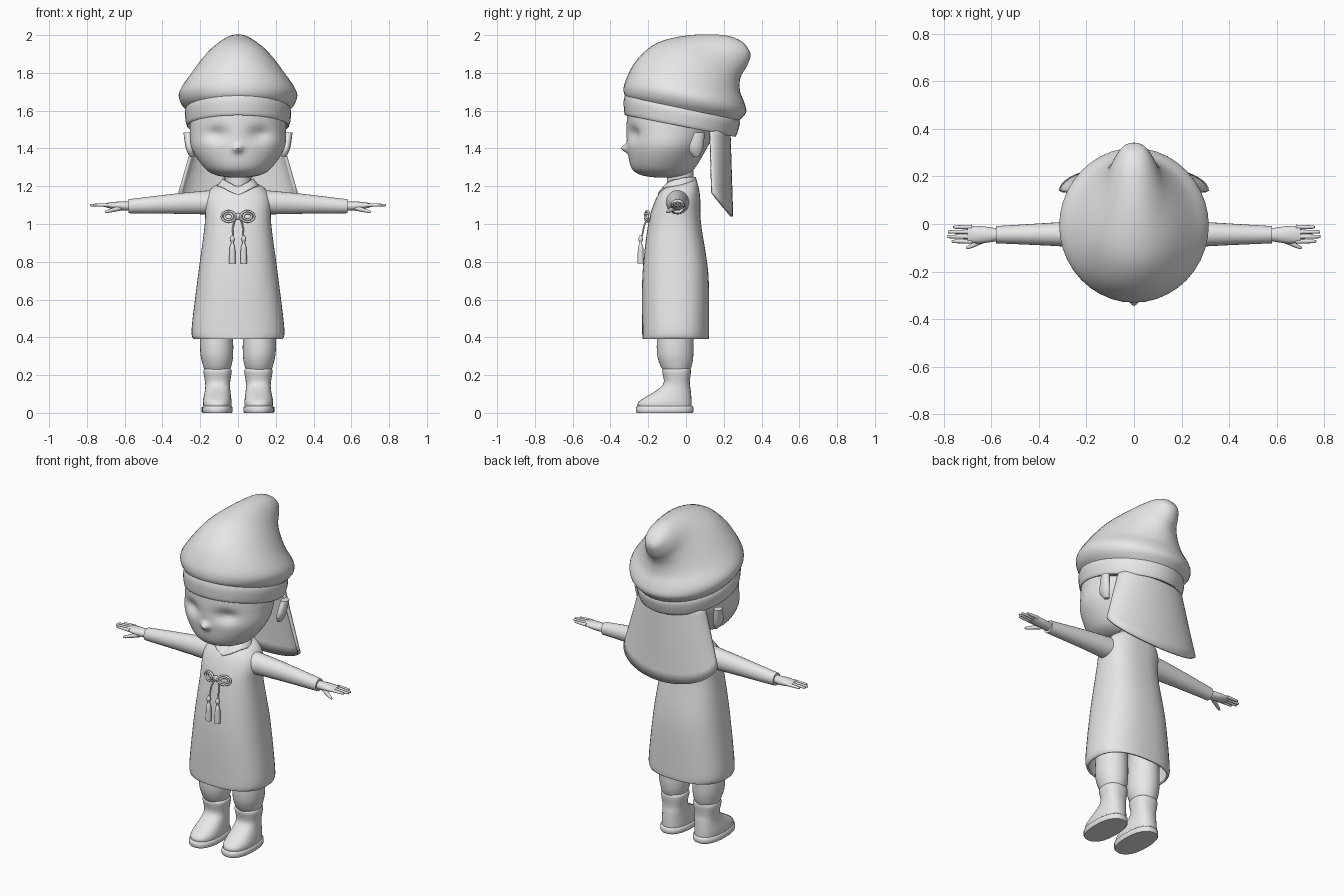
import bpy, bmesh
from math import sin, cos, pi, exp, radians
from mathutils import Vector

if "Cube" in bpy.data.objects:
    bpy.data.objects.remove(bpy.data.objects["Cube"])

clay = bpy.data.materials.new("plain_grey")
clay.use_nodes = True
clay.diffuse_color = (.8, .8, .8, 1)
clay.node_tree.nodes["Principled BSDF"].inputs["Base Color"].default_value = clay.diffuse_color


def link(name, data):
    data.materials.append(clay)
    obj = bpy.data.objects.new(name, data)
    bpy.context.collection.objects.link(obj)
    return obj


def finish(name, bm, thickness=0):
    bmesh.ops.recalc_face_normals(bm, faces=bm.faces)
    mesh = bpy.data.meshes.new(name)
    bm.to_mesh(mesh)
    bm.free()
    obj = link(name, mesh)
    if thickness:
        obj.modifiers.new("thickness", 'SOLIDIFY').thickness = thickness


def tilted(front, back, half, center=0):
    """Ring from a front (y, z) point to a back (y, z) point, with half its width."""
    start, end = Vector((center, *front)), Vector((center, *back))
    return (start + end) / 2, Vector((half, 0, 0)), (end - start) / 2


def level(z, front, back, half, center=0):
    return tilted((front, z), (back, z), half, center)


def upright(x, y, z, deep, high):
    """Ring facing along x."""
    return Vector((x, y, z)), Vector((0, deep, 0)), Vector((0, 0, high))


def blend(before, start, end, after, t):
    """Smooth curve through start and end."""
    slope_in, slope_out = (end - before) / 2, (after - start) / 2
    ease = t * t * (3 - 2 * t)
    return (start.lerp(end, ease) + slope_in * (t * (1 - t) ** 2)
            - slope_out * (t * t * (1 - t)))


def bridge(bm, rows, closed):
    for low, high in zip(rows, rows[1:]):
        count = len(low)
        for k in range(count if closed else count - 1):
            m = (k + 1) % count
            bm.faces.new((low[k], low[m], high[m], high[k]))


def loft(name, rings, sides=32, steps=4, power=1, shape=None, caps="both", mirror=1, thickness=0):
    """Skin a smooth surface over a list of rings."""
    last = len(rings) - 1
    sections = []
    for i in range(last):
        near = [rings[max(0, min(last, i + k))] for k in (-1, 0, 1, 2)]
        for s in range(steps):
            sections.append([blend(*[ring[j] for ring in near], s / steps) for j in range(3)])
    sections.append(rings[last])
    bm = bmesh.new()
    rows = []
    for middle, across, along in sections:
        row = []
        for k in range(sides):
            angle = 2 * pi * k / sides
            u, v = [abs(w) ** power * (1 if w > 0 else -1) for w in (cos(angle), sin(angle))]
            point = middle + across * u + along * v
            if shape:
                shape(point)
            point.x *= mirror
            row.append(bm.verts.new(point))
        rows.append(row)
    bridge(bm, rows, closed=True)
    if caps == "both":
        bm.faces.new(rows[0])
    if caps in ("both", "top"):
        bm.faces.new(rows[-1])
    finish(name, bm, thickness)


def cord(name, points, radius, closed=False):
    curve = bpy.data.curves.new(name, 'CURVE')
    curve.dimensions = '3D'
    curve.bevel_depth = radius
    curve.bevel_resolution = 2
    curve.use_fill_caps = True
    spline = curve.splines.new('POLY')
    spline.points.add(len(points) - 1)
    for knot, point in zip(spline.points, points):
        knot.co = (*point, 1)
    spline.use_cyclic_u = closed
    link(name, curve)


# Head with hollow eye sockets and a button nose
def bump(point, x, z, wide, high):
    return exp(-((abs(point.x) - x) / wide) ** 2 - ((point.z - z) / high) ** 2)


def face(point):
    if point.y < -.1:
        point.y += .03 * bump(point, x=.115, z=1.475, wide=.06, high=.04)
        point.y -= .035 * bump(point, x=0, z=1.4, wide=.024, high=.02)


loft("head", [level(z=1.245, front=-.15, back=-.03, half=.04),
              level(z=1.26, front=-.24, back=.01, half=.12),
              level(z=1.3, front=-.29, back=.05, half=.18),
              level(z=1.4, front=-.31, back=.11, half=.245),
              level(z=1.5, front=-.315, back=.16, half=.255),
              level(z=1.6, front=-.31, back=.2, half=.25)], sides=128, steps=10, shape=face)
loft("neck", [level(z=z, front=-.1, back=.04, half=.07) for z in (1.15, 1.3)], steps=1)

# Hat: drooping crown, rolled band and neck flap
loft("hat_crown", [tilted(front=(-.315, 1.665), back=(.28, 1.545), half=.27),
                   tilted(front=(-.33, 1.7), back=(.318, 1.59), half=.305),
                   tilted(front=(-.32, 1.76), back=(.31, 1.64), half=.31),
                   tilted(front=(-.26, 1.87), back=(.287, 1.7), half=.25),
                   tilted(front=(-.15, 1.96), back=(.285, 1.76), half=.185),
                   tilted(front=(.02, 2), back=(.3, 1.8), half=.125),
                   tilted(front=(.2, 2), back=(.32, 1.83), half=.085),
                   tilted(front=(.29, 1.97), back=(.34, 1.88), half=.05),
                   tilted(front=(.325, 1.935), back=(.34, 1.91), half=.015)], sides=40)
loft("hat_band", [tilted(front=(-.31, 1.585), back=(.25, 1.47), half=.255),
                  tilted(front=(-.325, 1.58), back=(.265, 1.465), half=.272),
                  tilted(front=(-.33, 1.65), back=(.285, 1.53), half=.282),
                  tilted(front=(-.32, 1.69), back=(.28, 1.56), half=.27)], sides=40)

bm = bmesh.new()
columns, levels = 24, 8
flap = []
for j in range(levels + 1):
    row = []
    for i in range(columns + 1):
        angle = pi * (i / columns - .5)
        side, rear = sin(angle), cos(angle)
        top = Vector((.215 * side, .125 + .11 * rear, 1.52))
        bottom = Vector((.315 * side, .14 + .11 * rear, 1.17 - .13 * rear))
        row.append(bm.verts.new(top.lerp(bottom, j / levels)))
    flap.append(row)
bridge(bm, flap, closed=False)
finish("neck_flap", bm, thickness=.015)

# Long tunic with an open hem
loft("tunic", [level(z=.39, front=-.23, back=.12, half=.235),
               level(z=.45, front=-.232, back=.122, half=.245),
               level(z=.74, front=-.23, back=.118, half=.21),
               level(z=1, front=-.2, back=.08, half=.176),
               tilted(front=(-.165, 1.12), back=(.075, 1.14), half=.173),
               tilted(front=(-.13, 1.18), back=(.065, 1.2), half=.14),
               tilted(front=(-.11, 1.2), back=(.055, 1.23), half=.085)],
     sides=48, steps=6, power=.8, caps="top", thickness=.012)


# Collar dipping to a point at the front
def dip(point):
    if point.y < -.03:
        point.z -= .045 * max(0, 1 - abs(point.x) / .09)


loft("collar", [tilted(front=(-.148, 1.2), back=(.064, 1.2), half=.112),
                tilted(front=(-.115, 1.24), back=(.052, 1.25), half=.08)],
     shape=dip, caps="none", thickness=.01)

# Paired arms, hands, ears, legs and boots
for side, tag in ((1, "left"), (-1, "right")):
    loft(tag + "_sleeve", [upright(x=.13, y=-.045, z=1.115, deep=.063, high=.065),
                           upright(x=.32, y=-.043, z=1.108, deep=.05, high=.054),
                           upright(x=.58, y=-.045, z=1.094, deep=.036, high=.037)],
         sides=24, mirror=side)
    loft(tag + "_palm", [upright(x=.56, y=-.045, z=1.094, deep=.024, high=.024),
                         upright(x=.64, y=-.045, z=1.096, deep=.036, high=.022),
                         upright(x=.7, y=-.043, z=1.1, deep=.035, high=.011)],
         sides=16, mirror=side)
    for i, finger in enumerate(("index", "middle", "ring", "little")):
        y = -.073 + .02 * i
        tip = .785 - .01 * abs(i - 1.4) ** 2
        loft(f"{tag}_{finger}_finger", [upright(x, y, z=1.1, deep=r, high=r) for x, r in
                                        ((.68, .01), (tip - .01, .007), (tip, .003))],
             sides=10, mirror=side)
    loft(tag + "_thumb", [upright(x=.62, y=-.06, z=1.085, deep=.016, high=.015),
                          upright(x=.69, y=-.095, z=1.067, deep=.009, high=.009),
                          upright(x=.705, y=-.1, z=1.064, deep=.003, high=.003)],
         sides=10, mirror=side)
    loft(tag + "_ear", [level(z=1.355, front=.04, back=.07, half=.012, center=.242),
                        level(z=1.4, front=.015, back=.09, half=.02, center=.256),
                        level(z=1.485, front=.045, back=.1, half=.022, center=.267)],
         sides=16, mirror=side)
    loft(tag + "_trouser", [level(z=.21, front=-.11, back=.015, half=.06, center=.11),
                            level(z=.26, front=-.14, back=.033, half=.078, center=.11),
                            level(z=.35, front=-.155, back=.04, half=.088, center=.113),
                            level(z=.6, front=-.14, back=.035, half=.08, center=.113)],
         mirror=side)
    loft(tag + "_boot", [level(z=.025, front=-.25, back=.03, half=.075, center=.11),
                         level(z=.06, front=-.25, back=.03, half=.076, center=.11),
                         level(z=.12, front=-.155, back=.025, half=.067, center=.108),
                         level(z=.16, front=-.118, back=.02, half=.066, center=.108),
                         level(z=.22, front=-.126, back=.026, half=.075, center=.108),
                         level(z=.235, front=-.118, back=.02, half=.068, center=.108)],
         power=.85, mirror=side)
    loft(tag + "_sole", [level(z, front=-.265 + inset, back=.04 - inset, half=.082 - inset, center=.11)
                         for z, inset in ((0, .004), (.006, 0), (.03, 0), (.036, .007))],
         steps=1, power=.85, mirror=side)

    # Chest bow loops, hanging cord and tassel
    for part, size in (("outer", 1), ("inner", .6)):
        turns = [2 * pi * i / 20 for i in range(20)]
        cord(f"{tag}_{part}_bow_loop", [(side * (.05 + .036 * size * cos(a)), -.205 + .012 * cos(a),
                                         1.04 + .028 * size * sin(a)) for a in turns], .006, closed=True)
    cord(tag + "_bow_cord", [(side * .012, -.205, 1.03), (side * .026, -.222, .99),
                             (side * .03, -.236, .92)], .004)
    loft(tag + "_tassel", [level(z, front=-.24 - r, back=-.24 + r, half=r, center=.03) for z, r in
                           ((.79, .017), (.87, .015), (.9, .007), (.92, .013), (.94, .005))],
         sides=14, mirror=side)

loft("bow_knot", [upright(x, y=-.207, z=1.04, deep=r, high=1.5 * r) for x, r in
                  ((-.018, .008), (0, .012), (.018, .008))], sides=14)

# Smooth shading with sharp edges kept
bpy.ops.object.select_all(action='DESELECT')
for obj in bpy.context.collection.objects:
    if obj.type == 'MESH':
        obj.select_set(True)
        bpy.context.view_layer.objects.active = obj
bpy.ops.object.shade_smooth_by_angle(angle=radians(50))
